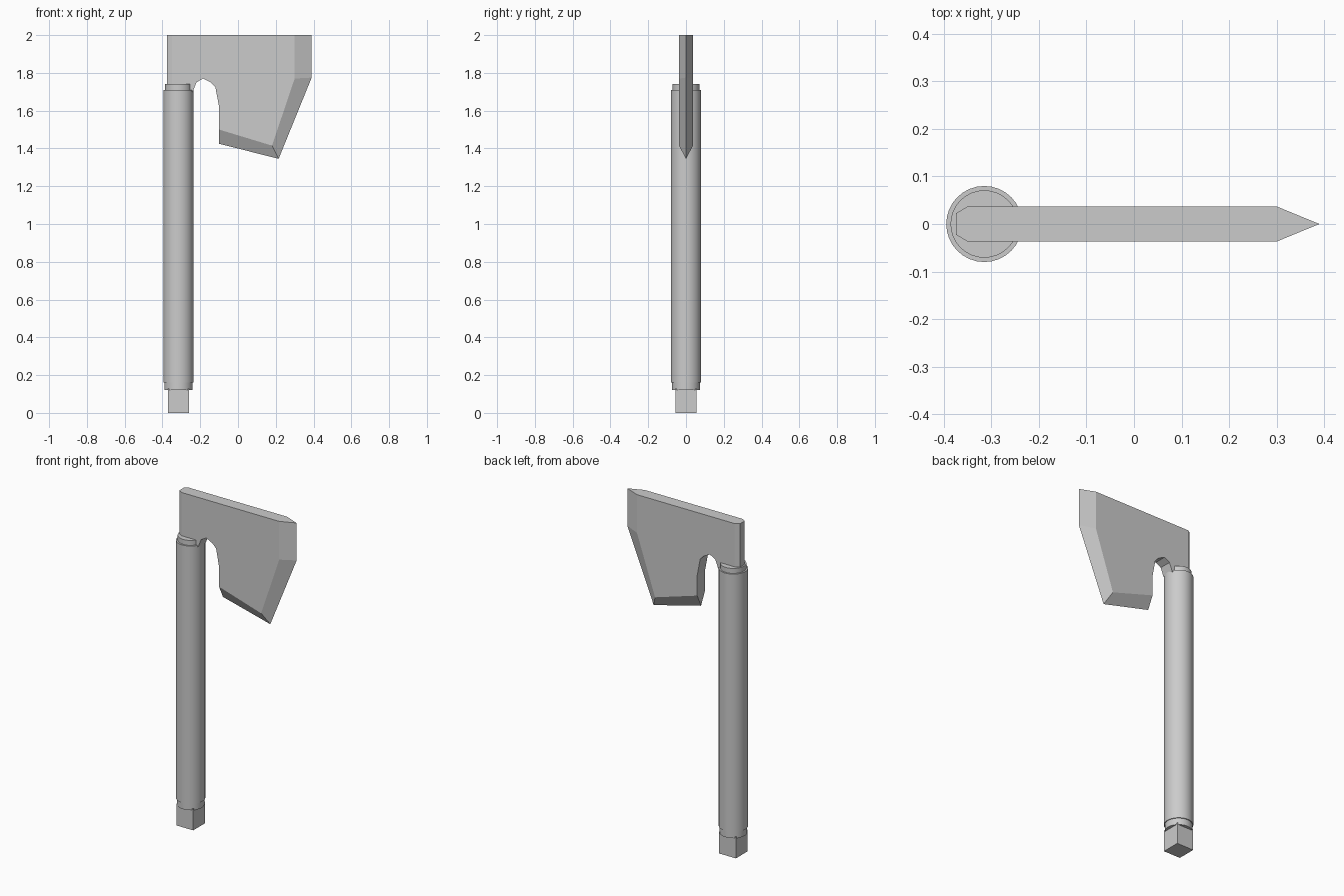
import bpy, bmesh

if "Cube" in bpy.data.objects:
    bpy.data.objects.remove(bpy.data.objects["Cube"])

HX = -0.315      # handle axis
H = 0.037        # blade half thickness


def cylinder(name, radius, z0, z1, sides=32):
    bpy.ops.mesh.primitive_cylinder_add(vertices=sides, radius=radius, depth=z1 - z0,
                                        location=(HX, 0, (z0 + z1) / 2))
    ob = bpy.context.object
    ob.name = name
    bpy.ops.object.shade_smooth_by_angle()
    return ob


# handle shaft with stepped collars
cylinder("handle_shaft", 0.08, 0.16, 1.71)
cylinder("top_collar", 0.071, 1.70, 1.74)
cylinder("bottom_collar", 0.075, 0.12, 0.17)

# square peg at the foot
bpy.ops.mesh.primitive_cube_add(size=1, location=(HX, 0, 0.065))
peg = bpy.context.object
peg.name = "handle_peg"
peg.scale = (0.112, 0.112, 0.13)

# blade: flat cheek outline, starting at the top back corner
cheek = [(-0.35, 2.0), (0.30, 2.0), (0.30, 1.77), (0.18, 1.415), (-0.10, 1.50),
         (-0.10, 1.62), (-0.12, 1.725), (-0.145, 1.75), (-0.185, 1.77),
         (-0.22, 1.75), (-0.24, 1.70), (-0.35, 1.70)]
# sharpened edge line, lying opposite cheek points 1 to 4
edge = [(0.39, 2.0), (0.39, 1.775), (0.215, 1.345), (-0.10, 1.425)]
# narrower back of the head
back = [(-0.375, 2.0), (-0.375, 1.70)]

bm = bmesh.new()
left, right = [[bm.verts.new((x, s * H, z)) for x, z in cheek] for s in (-1, 1)]
tip = [bm.verts.new((x, 0, z)) for x, z in edge]
bl, br = [[bm.verts.new((x, s * 0.022, z)) for x, z in back] for s in (-1, 1)]

for side, bk in ((left, bl), (right, br)):
    bm.faces.new(side)                                           # flat cheek
    bm.faces.new((side[0], side[-1], bk[1], bk[0]))              # back bevel
    for i in range(3):                                           # edge bevels
        bm.faces.new((side[i + 1], side[i + 2], tip[i + 1], tip[i]))
bm.faces.new((bl[0], bl[1], br[1], br[0]))                       # back
bm.faces.new((bl[0], left[0], left[1], tip[0], right[1], right[0], br[0]))
bm.faces.new((left[4], left[5], right[5], right[4], tip[3]))     # inner heel
for i in range(5, 10):                                           # notch wall
    bm.faces.new((left[i], left[i + 1], right[i + 1], right[i]))
bm.faces.new((left[10], left[11], bl[1], br[1], right[11], right[10]))
bmesh.ops.recalc_face_normals(bm, faces=bm.faces)

mesh = bpy.data.meshes.new("axe_blade")
bm.to_mesh(mesh)
bm.free()
bpy.context.collection.objects.link(bpy.data.objects.new("axe_blade", mesh))
